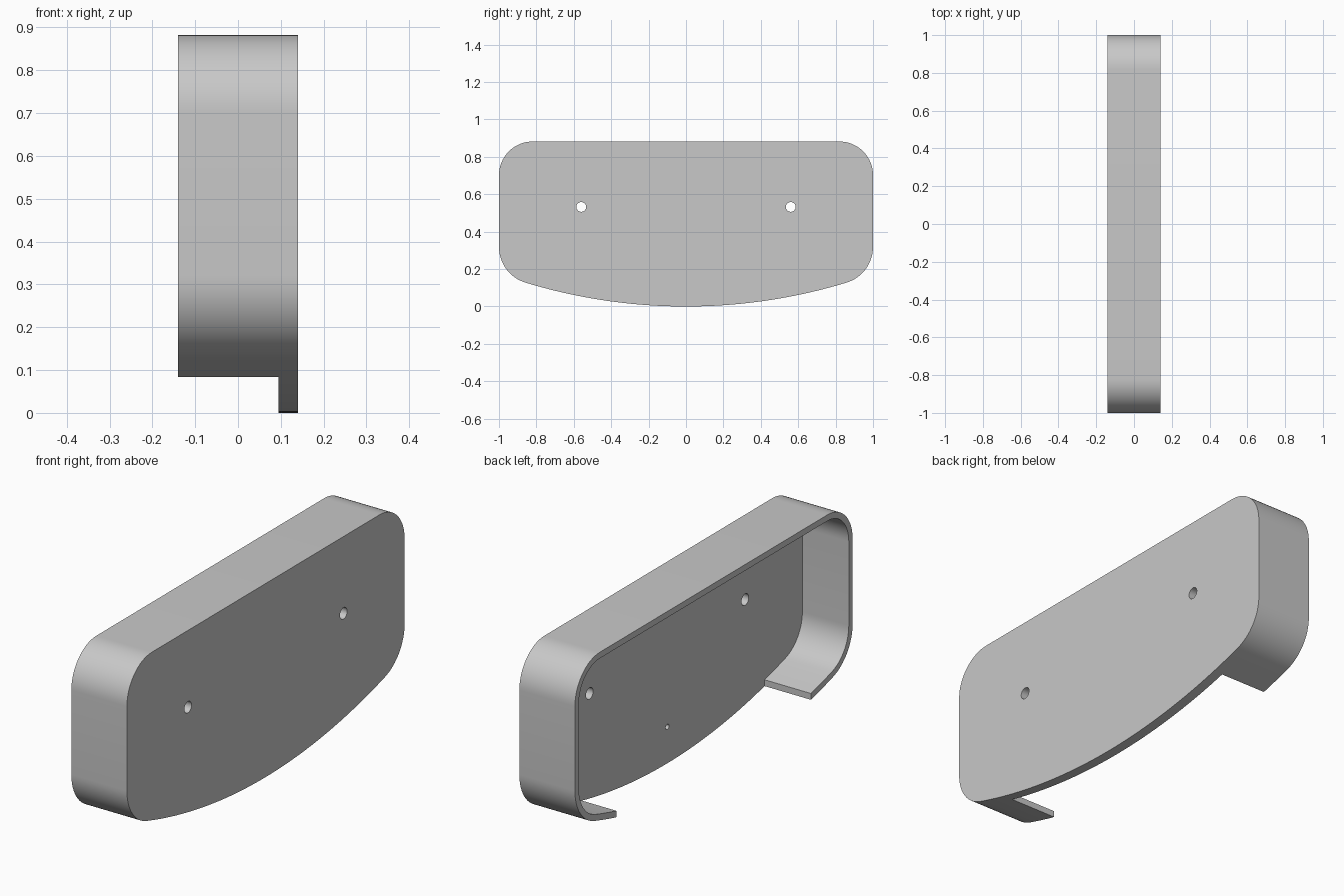
import bpy
import bmesh
import math
from mathutils import Matrix

cube = bpy.data.objects.get("Cube")
if cube:
    bpy.data.objects.remove(cube, do_unlink=True)

HALF_WIDTH, HEIGHT, HALF_DEPTH = 1.0, 0.882, 0.14
TOP_R, LOW_R, BELLY_R = 0.18, 0.20, 2.95
WALL, PLATE_INNER, GAP = 0.028, 0.094, 0.70

grey = bpy.data.materials.new("light_grey")
grey.use_nodes = True
colour = (0.58, 0.58, 0.58, 1)
grey.diffuse_color = colour
grey.node_tree.nodes["Principled BSDF"].inputs["Base Color"].default_value = colour


def arc(cy, cz, r, start, end, steps):
    angles = [start + (end - start) * i / steps for i in range(steps + 1)]
    return [(cy + r * math.cos(a), cz + r * math.sin(a)) for a in angles]


def outline(inset):
    """Rounded outline in y and z with a bowed lower edge."""
    low_y = HALF_WIDTH - LOW_R
    low_z = BELLY_R - math.sqrt((BELLY_R - LOW_R) ** 2 - low_y ** 2)
    tangent = math.atan2(low_z - BELLY_R, low_y)
    half = arc(0, BELLY_R, BELLY_R - inset, -math.pi / 2, tangent, 24)
    half += arc(low_y, low_z, LOW_R - inset, tangent, 0, 16)[1:]
    half += arc(HALF_WIDTH - TOP_R, HEIGHT - TOP_R, TOP_R - inset, 0, math.pi / 2, 16)
    return half + [(-y, z) for y, z in reversed(half[1:])]


def prism(name, points, x0, x1):
    """Extrude a closed y-z profile from x0 to x1."""
    bm = bmesh.new()
    face = bm.faces.new([bm.verts.new((x0, y, z)) for y, z in points])
    side = bmesh.ops.extrude_face_region(bm, geom=[face])["geom"]
    moved = [v for v in side if isinstance(v, bmesh.types.BMVert)]
    bmesh.ops.translate(bm, verts=moved, vec=(x1 - x0, 0, 0))
    bmesh.ops.recalc_face_normals(bm, faces=bm.faces)
    mesh = bpy.data.meshes.new(name)
    bm.to_mesh(mesh)
    bm.free()
    mesh.materials.append(grey)
    obj = bpy.data.objects.new(name, mesh)
    bpy.context.collection.objects.link(obj)
    return obj


def cut(target, cutter):
    cutter.hide_render = True
    mod = target.modifiers.new("cut", "BOOLEAN")
    mod.operation = "DIFFERENCE"
    mod.solver = "EXACT"
    mod.object = cutter
    bpy.context.view_layer.objects.active = target
    bpy.ops.object.modifier_apply(modifier=mod.name)
    bpy.data.objects.remove(cutter, do_unlink=True)


def hole_profile(y, z, r):
    return arc(y, z, r, 0, 2 * math.pi, 32)[:-1]


# Shell: solid block hollowed from the back of the plate
shell = prism("cover_shell", outline(0), -HALF_DEPTH, HALF_DEPTH)
cut(shell, prism("cavity_cutter", outline(WALL), -0.3, PLATE_INNER))

# Wide opening in the lower wall
opening = [(-GAP, -0.1), (GAP, -0.1), (GAP, 0.2), (-GAP, 0.2)]
cut(shell, prism("opening_cutter", opening, -0.32, PLATE_INNER))

# Two through holes and a small blind hole inside
for y in (-0.56, 0.56):
    cut(shell, prism("screw_hole_cutter", hole_profile(y, 0.532, 0.026), 0.0, 0.3))
cut(shell, prism("pin_hole_cutter", hole_profile(0, 0.166, 0.012), 0.0, 0.12))

# Smooth curves, sharp rims
bpy.ops.object.select_all(action="DESELECT")
shell.select_set(True)
bpy.context.view_layer.objects.active = shell
bpy.ops.object.shade_smooth_by_angle(angle=math.radians(30))
